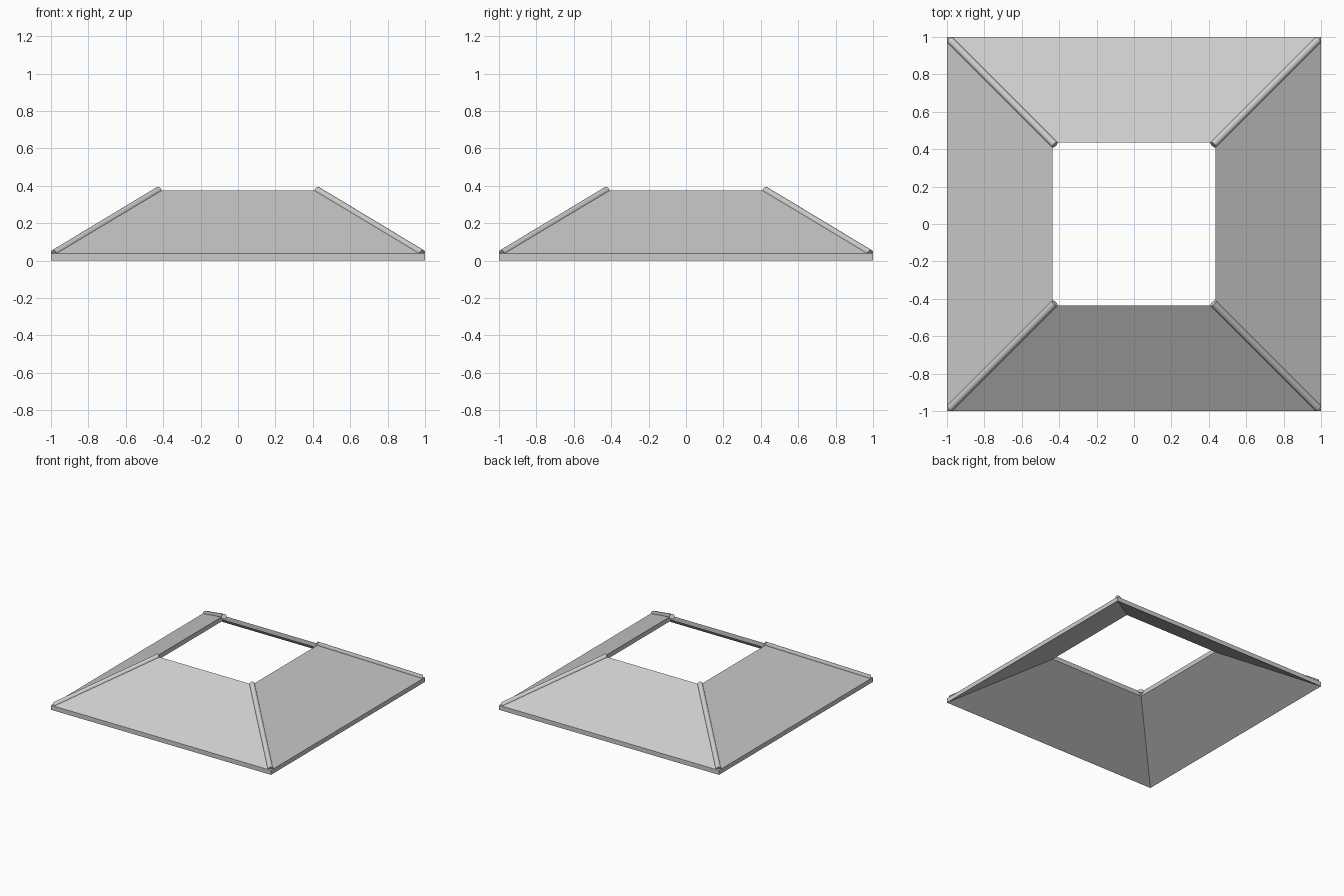
import bpy
import bmesh
from mathutils import Vector

if "Cube" in bpy.data.objects:
    bpy.data.objects.remove(bpy.data.objects["Cube"])

OUT, INN = 1.0, 0.435      # eave and opening half-widths
RISE, THICK = 0.338, 0.037  # slope height and vertical thickness


def add_object(name, bm):
    bmesh.ops.recalc_face_normals(bm, faces=bm.faces)
    mesh = bpy.data.meshes.new(name)
    bm.to_mesh(mesh)
    bm.free()
    obj = bpy.data.objects.new(name, mesh)
    bpy.context.collection.objects.link(obj)
    return obj


# Sloping roof skirt: a four-sided sweep of a parallelogram section
bm = bmesh.new()
section = [(OUT, 0), (OUT, THICK), (INN, RISE + THICK), (INN, RISE)]
corners = [(-1, -1), (1, -1), (1, 1), (-1, 1)]
rings = [[bm.verts.new((sx * r, sy * r, z)) for sx, sy in corners] for r, z in section]
for i in range(4):
    a, b = rings[i], rings[(i + 1) % 4]
    for j in range(4):
        k = (j + 1) % 4
        bm.faces.new((a[j], a[k], b[k], b[j]))
add_object("roof_skirt", bm)

# Round hip caps running up the four corners
for n, (sx, sy) in enumerate(corners):
    low = Vector((sx * 0.984, sy * 0.984, 0.038))
    high = Vector((sx * 0.423, sy * 0.423, 0.376))
    axis = high - low
    bm = bmesh.new()
    bmesh.ops.create_cone(bm, cap_ends=True, segments=16,
                          radius1=0.02, radius2=0.02, depth=axis.length)
    matrix = axis.to_track_quat('Z', 'Y').to_matrix().to_4x4()
    matrix.translation = (low + high) / 2
    bm.transform(matrix)
    cap = add_object(f"hip_cap_{n + 1}", bm)
    bpy.ops.object.select_all(action='DESELECT')
    cap.select_set(True)
    bpy.context.view_layer.objects.active = cap
    bpy.ops.object.shade_smooth_by_angle()
